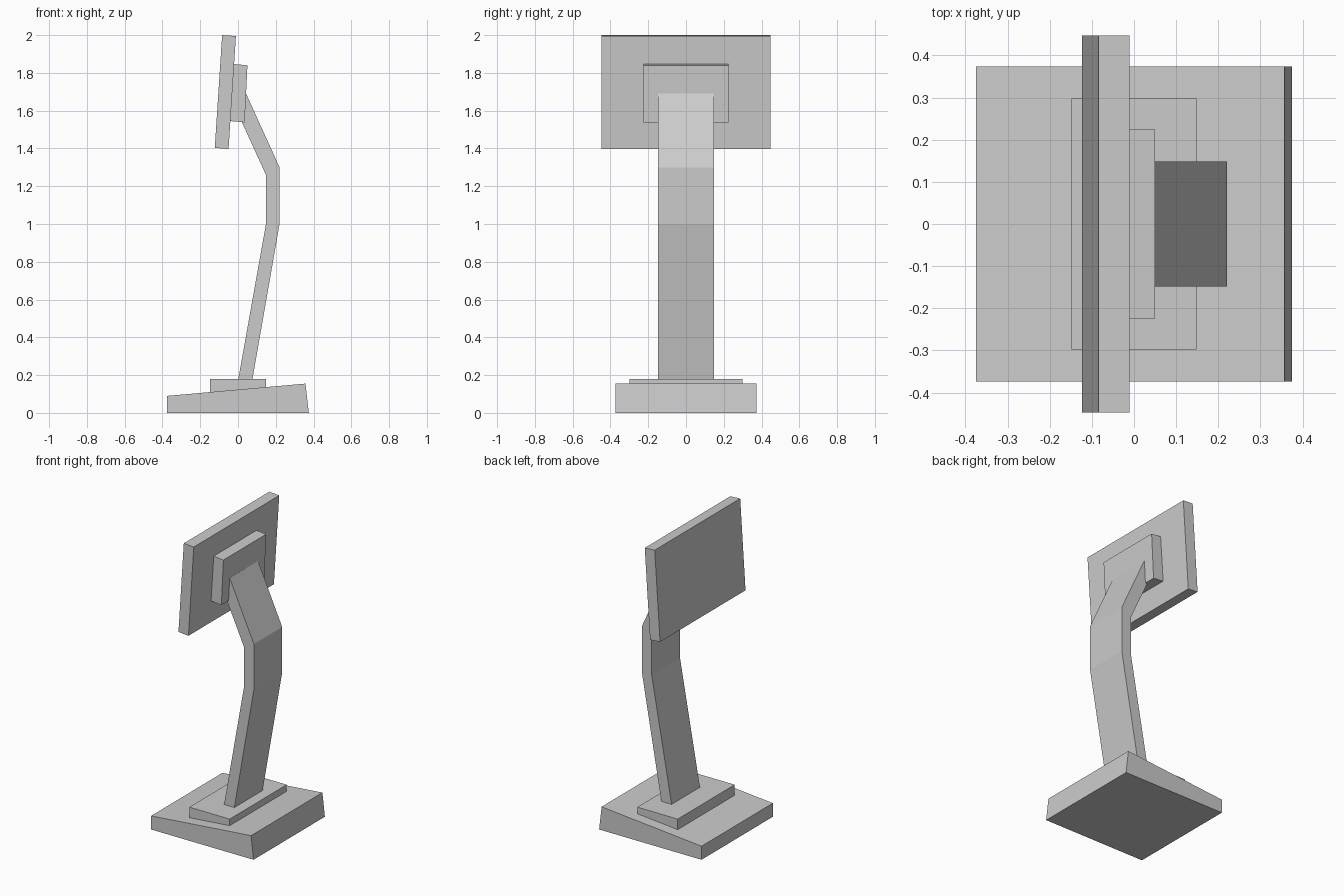
import bpy
import bmesh

cube = bpy.data.objects.get("Cube")
if cube:
    bpy.data.objects.remove(cube, do_unlink=True)

# Single grey finish
grey = bpy.data.materials.new("plain_grey")
grey.use_nodes = True
colour = (0.6, 0.6, 0.6, 1)
grey.diffuse_color = colour
grey.node_tree.nodes["Principled BSDF"].inputs["Base Color"].default_value = colour


def extrude_profile(name, profile, half_width):
    """Sweep a closed side profile (x, z) symmetrically along y."""
    bm = bmesh.new()
    face = bm.faces.new([bm.verts.new((x, -half_width, z)) for x, z in profile])
    swept = bmesh.ops.extrude_face_region(bm, geom=[face])["geom"]
    verts = [v for v in swept if isinstance(v, bmesh.types.BMVert)]
    bmesh.ops.translate(bm, verts=verts, vec=(0, 2 * half_width, 0))
    bmesh.ops.recalc_face_normals(bm, faces=bm.faces)
    mesh = bpy.data.meshes.new(name)
    bm.to_mesh(mesh)
    bm.free()
    mesh.materials.append(grey)
    obj = bpy.data.objects.new(name, mesh)
    bpy.context.collection.objects.link(obj)
    return obj


# Wedge-shaped foot
extrude_profile("base", [(-0.375, 0), (0.375, 0), (0.357, 0.155), (-0.375, 0.09)], 0.373)

# Level plate sunk into the sloping foot
extrude_profile("foot_plate", [(-0.148, 0.08), (0.148, 0.08), (0.148, 0.18), (-0.148, 0.18)], 0.298)

# Bent supporting arm, its ends buried in the plate and bracket
extrude_profile("arm", [
    (0.0, 0.17), (0.075, 0.17), (0.22, 1.0), (0.22, 1.3), (0.043, 1.69),
    (0.02, 1.69), (0.02, 1.54), (0.148, 1.26), (0.148, 1.0),
], 0.148)

# Bracket behind the screen
extrude_profile("bracket", [(-0.04, 1.545), (0.035, 1.538), (0.05, 1.84), (-0.023, 1.847)], 0.224)

# Tilted screen panel
extrude_profile("screen", [(-0.123, 1.403), (-0.05, 1.397), (-0.011, 1.995), (-0.084, 2.0)], 0.447)
